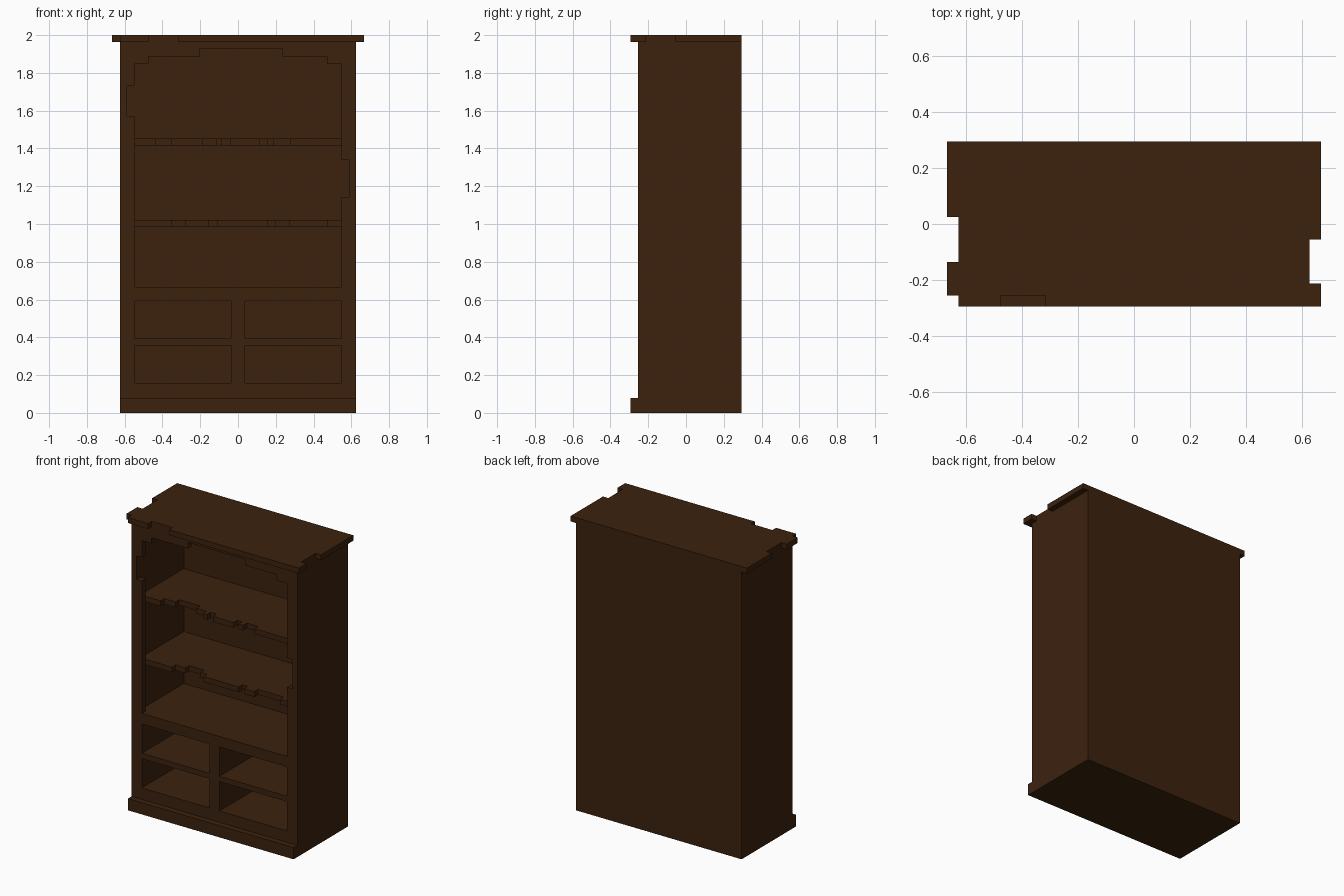
import bpy, bmesh
from mathutils import Vector

if "Cube" in bpy.data.objects:
    bpy.data.objects.remove(bpy.data.objects["Cube"])

# Single dark wood colour
wood = bpy.data.materials.new("dark_wood")
wood.use_nodes = True
colour = (0.045, 0.0159, 0.0045, 1)
wood.diffuse_color = colour
bsdf = next(n for n in wood.node_tree.nodes if n.type == 'BSDF_PRINCIPLED')
bsdf.inputs["Base Color"].default_value = colour
bsdf.inputs["Roughness"].default_value = 0.8


def prism(name, outline, lo, hi, axis):
    """Extrude a 2D outline from lo to hi: axis 'y' takes (x, z), axis 'z' takes (x, y)."""
    bm = bmesh.new()
    pts = [(a, lo, b) if axis == 'y' else (a, b, lo) for a, b in outline]
    face = bm.faces.new([bm.verts.new(p) for p in pts])
    ext = bmesh.ops.extrude_face_region(bm, geom=[face])
    shift = Vector((0, hi - lo, 0)) if axis == 'y' else Vector((0, 0, hi - lo))
    moved = [g for g in ext["geom"] if isinstance(g, bmesh.types.BMVert)]
    bmesh.ops.translate(bm, verts=moved, vec=shift)
    bmesh.ops.recalc_face_normals(bm, faces=bm.faces)
    mesh = bpy.data.meshes.new(name)
    bm.to_mesh(mesh)
    bm.free()
    mesh.materials.append(wood)
    ob = bpy.data.objects.new(name, mesh)
    bpy.context.collection.objects.link(ob)
    return ob


def box(name, x0, x1, y0, y1, z0, z1):
    return prism(name, [(x0, y0), (x1, y0), (x1, y1), (x0, y1)], z0, z1, 'z')


# Main dimensions
W, IN, OPEN = 0.626, 0.588, 0.549        # outer, inner and opening half widths
FRONT, FRAME, BACK = -0.254, -0.215, 0.294
WALL = 0.255                             # inner face of the back panel
TOP = 1.963                              # underside of the top board
FLOOR = 0.667                            # floor of the open upper part

# Carcass
for side, s in (("right", -1), ("left", 1)):
    x0, x1 = sorted((s * IN, s * W))
    box(side + "_side_panel", x0, x1, FRAME, BACK, 0, TOP)
    x0, x1 = sorted((s * OPEN, s * IN))
    box(side + "_cubby_wall", x0, x1, FRAME, WALL, 0, FLOOR)
box("back_panel", -IN, IN, WALL, BACK, 0, TOP)

# Face frame with stepped arch and a chipped notch in each stile
prism("face_frame", [
    (-W, 0), (-W, TOP), (W, TOP), (W, 0), (OPEN, 0),
    (OPEN, 1.14), (IN, 1.14), (IN, 1.34), (OPEN, 1.34),
    (OPEN, 1.848), (0.47, 1.848), (0.47, 1.887), (0.235, 1.887), (0.235, 1.928),
    (-0.2, 1.928), (-0.2, 1.887), (-0.475, 1.887), (-0.475, 1.848), (-OPEN, 1.848),
    (-OPEN, 1.733), (-IN, 1.733), (-IN, 1.573), (-OPEN, 1.573), (-OPEN, 0),
], FRONT, FRAME, 'y')

# Lower cubbies: full-depth boards and a centre divider
for name, z0, z1 in (("bottom_board", 0, 0.158), ("cubby_shelf", 0.358, 0.395),
                     ("counter_board", 0.595, FLOOR)):
    box(name, -OPEN, OPEN, FRONT, WALL, z0, z1)
for name, z0, z1 in (("lower_divider", 0.158, 0.358), ("upper_divider", 0.395, 0.595)):
    box(name, -0.038, 0.038, FRONT, WALL, z0, z1)

# Plinth
box("plinth", -W, W, -0.294, FRONT, 0, 0.08)


# Shelves with broken front edges: each step is (x, levels chipped away after x)
def chipped_shelf(name, z0, z1, steps):
    outline = [(IN, WALL), (-IN, WALL), (-IN, FRAME)]
    y = FRAME
    for x, level in steps:
        outline.append((x, y))
        y = FRAME + 0.04 * level
        outline.append((x, y))
    outline.append((IN, y))
    prism(name, outline, z0, z1, 'z')


chipped_shelf("upper_shelf", 1.415, 1.452, [
    (-0.435, 1), (-0.35, 2), (-0.19, 1), (-0.115, 0), (-0.085, 1),
    (-0.04, 0), (0.117, 1), (0.155, 0), (0.19, 1), (0.275, 0)])
chipped_shelf("lower_shelf", 0.985, 1.022, [
    (-0.35, 1), (-0.275, 2), (-0.16, 1), (-0.11, 0),
    (0.155, 1), (0.195, 0), (0.275, 1), (0.47, 0)])

# Overhanging top board with chipped edges
E = 0.666
prism("top_board", [
    (-E, BACK), (-E, 0.025), (-W, 0.025), (-W, -0.135), (-E, -0.135),
    (-E, FRONT), (-W, FRONT), (-W, -0.294),
    (-0.475, -0.294), (-0.475, FRONT), (-0.315, FRONT), (-0.315, -0.294),
    (E, -0.294), (E, -0.212), (W, -0.212), (W, -0.055), (E, -0.055), (E, BACK),
], TOP, 2.0, 'z')
